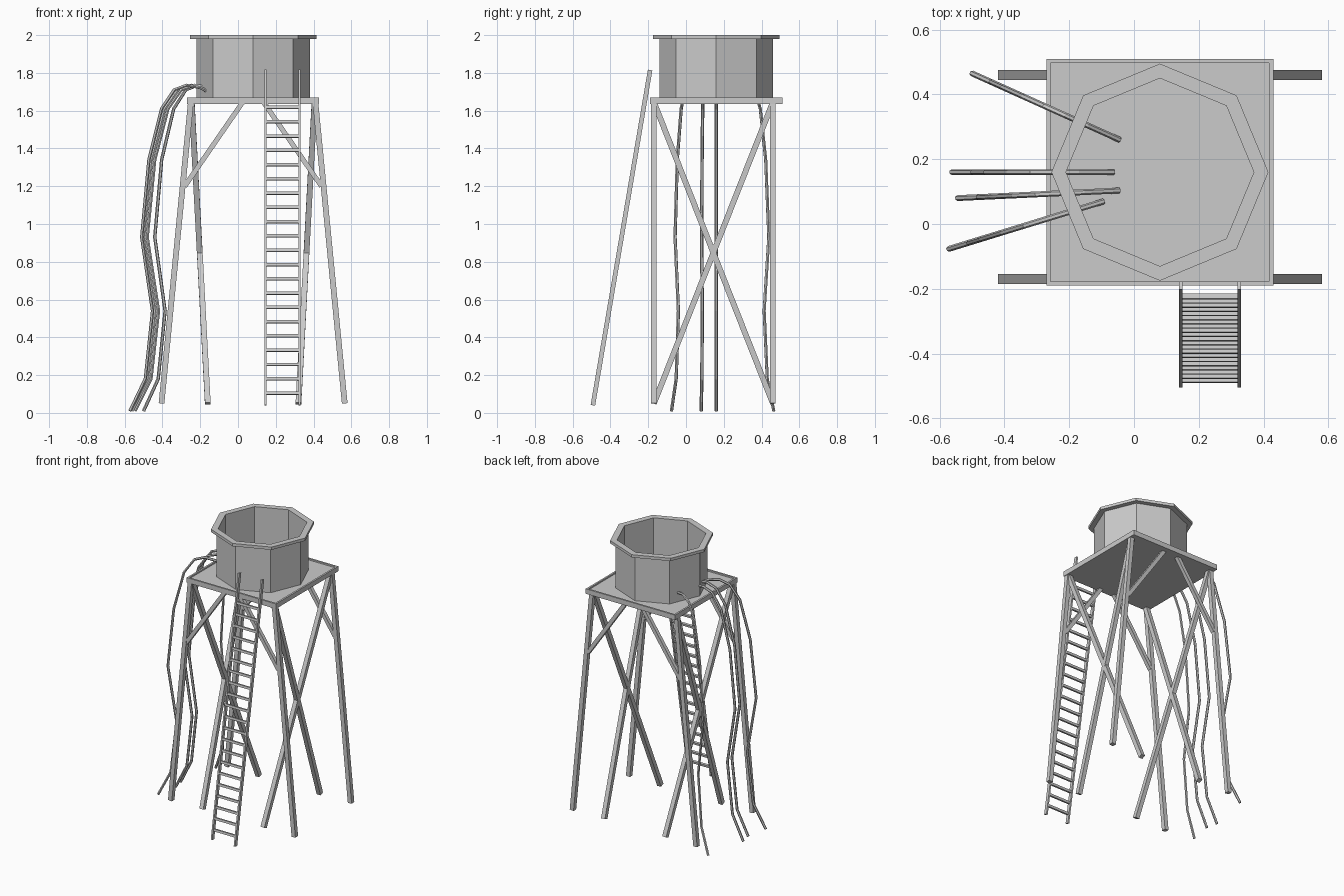
import bpy, bmesh, math
from mathutils import Vector

if "Cube" in bpy.data.objects:
    bpy.data.objects.remove(bpy.data.objects["Cube"])

CX, CY = 0.08, 0.16          # tower axis


def finish(bm, name):
    bmesh.ops.recalc_face_normals(bm, faces=bm.faces)
    me = bpy.data.meshes.new(name)
    bm.to_mesh(me)
    bm.free()
    ob = bpy.data.objects.new(name, me)
    bpy.context.collection.objects.link(ob)
    return ob


def add_beam(bm, a, b, w, d, side):
    """Box from a to b; w along the 'side' axis, d across it."""
    a, b = Vector(a), Vector(b)
    t = (b - a).normalized()
    s = Vector(side)
    s = (s - t * s.dot(t)).normalized()
    n = t.cross(s)
    rings = [[bm.verts.new(p + s * i * w / 2 + n * j * d / 2)
              for i, j in ((-1, -1), (1, -1), (1, 1), (-1, 1))] for p in (a, b)]
    bm.faces.new(rings[0])
    bm.faces.new(rings[1])
    for k in range(4):
        m = (k + 1) % 4
        bm.faces.new((rings[0][k], rings[0][m], rings[1][m], rings[1][k]))


def beam(name, a, b, w, d, side):
    bm = bmesh.new()
    add_beam(bm, a, b, w, d, side)
    return finish(bm, name)


# Platform with a shallow recessed deck
bm = bmesh.new()
bmesh.ops.create_cube(bm, size=1)
for v in bm.verts:
    v.co = Vector((CX + v.co.x * 0.70, CY + v.co.y * 0.70, 1.6525 + v.co.z * 0.035))
top = max(bm.faces, key=lambda f: f.calc_center_median().z)
bmesh.ops.inset_region(bm, faces=[top], thickness=0.018)
lip = bmesh.ops.extrude_discrete_faces(bm, faces=[top])["faces"]
for v in lip[0].verts:
    v.co.z -= 0.01
platform = finish(bm, "platform")

# Open eight-sided tank with an overhanging rim
profile = [(0.30, 1.66), (0.30, 1.98), (0.335, 1.98), (0.335, 2.0), (0.29, 2.0), (0.29, 1.66)]
bm = bmesh.new()
cols = []
for k in range(8):
    c, s = math.cos(k * math.pi / 4), math.sin(k * math.pi / 4)
    cols.append([bm.verts.new((CX + r * c, CY + r * s, z)) for r, z in profile])
for k in range(8):
    p, q = cols[k], cols[(k + 1) % 8]
    for i in range(6):
        j = (i + 1) % 6
        bm.faces.new((p[i], q[i], q[j], p[j]))
finish(bm, "tank")

# Legs, knee braces and side cross braces
Y0, Y1, T = -0.17, 0.46, 0.03
for sx, sn in ((-1, "left"), (1, "right")):
    for y, yn in ((Y0, "front"), (Y1, "back")):
        beam(f"{yn}_{sn}_leg", (CX + sx * 0.485, y, 0.05), (CX + sx * 0.33, y, 1.642), T, T, (0, 1, 0))
        beam(f"{yn}_{sn}_knee_brace", (CX + sx * 0.362, y, 1.20), (CX + sx * 0.055, y, 1.645),
             0.026, 0.026, (0, 1, 0))
        other = Y1 if y == Y0 else Y0
        beam(f"{sn}_cross_brace_{yn}", (CX + sx * 0.24, y, 0.05), (CX + sx * 0.325, other, 1.645),
             T, T, (1, 0, 0))

# Leaning ladder
lo, hi = Vector((0, -0.493, 0.04)), Vector((0, -0.19, 1.815))
XL, XR = 0.145, 0.325
for x, n in ((XL, "left"), (XR, "right")):
    o = Vector((x, 0, 0))
    beam(f"ladder_{n}_rail", lo + o, hi + o, 0.011, 0.024, (1, 0, 0))
bm = bmesh.new()
for i in range(21):
    p = lo.lerp(hi, (0.105 + i * 0.0756 - lo.z) / (hi.z - lo.z))
    add_beam(bm, p + Vector((XL, 0, 0)), p + Vector((XR, 0, 0)), 0.016, 0.016, hi - lo)
finish(bm, "ladder_rungs")

# Hanging hoses: one drop profile (distance from foot, height) turned four ways
drop = [(0, 0.01), (0.085, 0.18), (0.125, 0.54), (0.065, 0.93), (0.105, 1.34), (0.175, 1.61),
        (0.245, 1.71), (0.315, 1.735), (0.39, 1.722), (0.50, 1.665)]
for k, (fx, fy, tx, ty) in enumerate([(-0.5, 0.465, -0.1, 0.285), (-0.562, 0.16, -0.07, 0.16),
                                      (-0.545, 0.08, -0.055, 0.103), (-0.572, -0.077, -0.1, 0.068)]):
    u = Vector((tx - fx, ty - fy)).normalized()
    cu = bpy.data.curves.new("hose", "CURVE")
    cu.dimensions = "3D"
    cu.bevel_depth = 0.009
    cu.bevel_resolution = 1
    cu.use_fill_caps = True
    sp = cu.splines.new("POLY")
    sp.points.add(len(drop) - 1)
    for pt, (r, z) in zip(sp.points, drop):
        pt.co = (fx + u.x * r, fy + u.y * r, z, 1)
    sp.use_smooth = False
    ob = bpy.data.objects.new(f"hose_{k + 1}", cu)
    bpy.context.collection.objects.link(ob)
